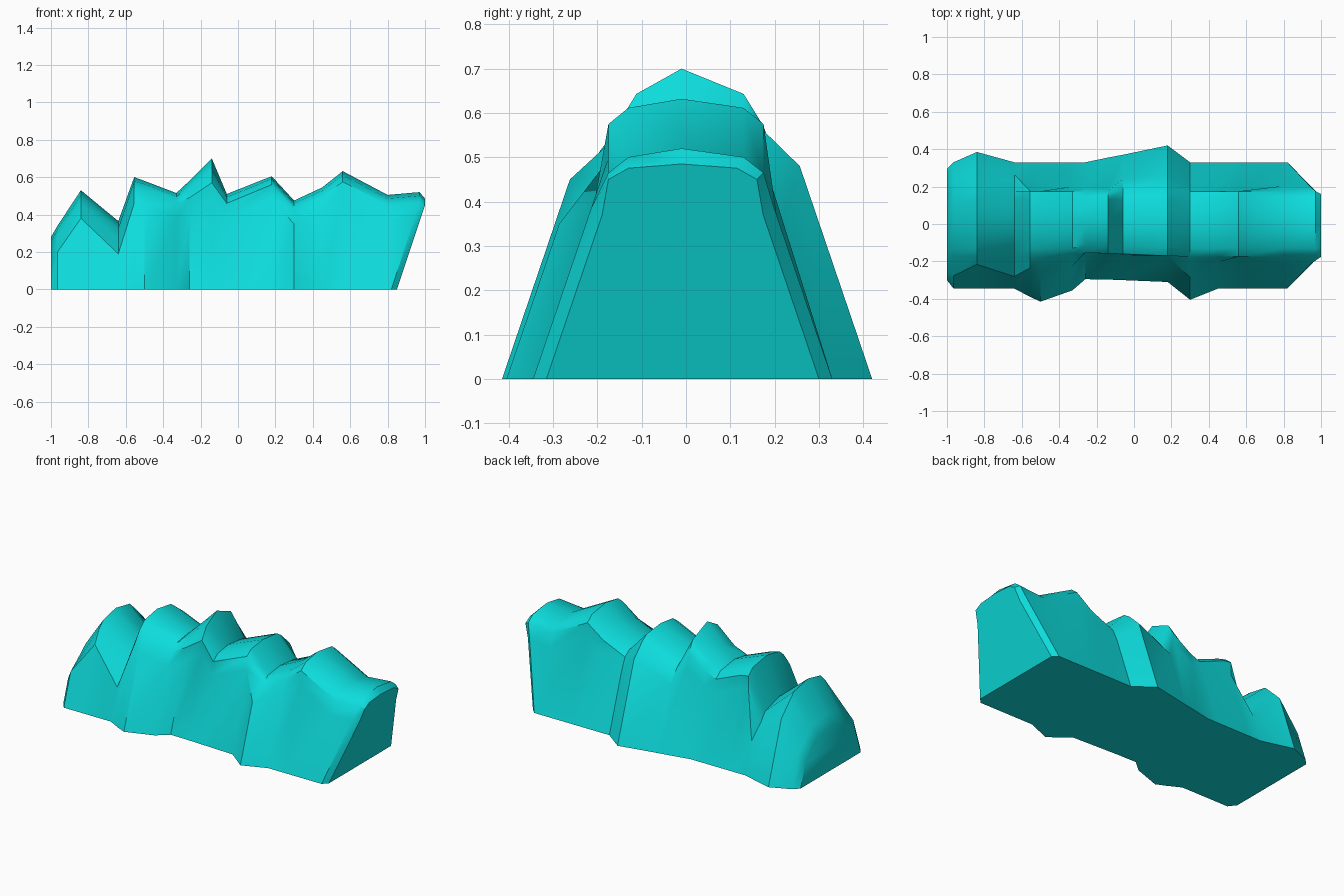
import bpy
import bmesh
import math

default_cube = bpy.data.objects.get("Cube")
if default_cube:
    bpy.data.objects.remove(default_cube, do_unlink=True)

# Single flat colour
teal = bpy.data.materials.new("teal_rock")
teal.use_nodes = True
colour = (0.004, 0.72, 0.72, 1)
teal.diffuse_color = colour
teal.node_tree.nodes["Principled BSDF"].inputs["Base Color"].default_value = colour

# Stations along the ridge: x, crest height, shoulder height, front foot, back foot
stations = [
    (-1, .28, .22, .30, .295),
    (-.965, .34, .28, .345, .33),
    (-.84, .53, .46, .345, .385),
    (-.64, .365, .27, .345, .33),
    (-.555, .6, .54, .39, .33),
    (-.5, .58, .53, .415, .33),
    (-.33, .515, .46, .355, .33),
    (-.26, .58, .49, .295, .33),
    (-.14, .7, .57, .297, .355),
    (-.06, .51, .46, .30, .37),
    (.18, .605, .56, .31, .42),
    (.3, .475, .43, .405, .33),
    (.45, .545, .495, .345, .33),
    (.56, .632, .575, .345, .33),
    (.8, .505, .45, .345, .33),
    (.97, .52, .465, .345, .33),
    (1, .485, .45, .315, .30),
]
CREST_Y = -.01


def flank(foot, crest, shoulder, side):
    """Half a cross-section, from the foot up to the rounded shoulder."""
    shoulder_y = min(.175, foot - .14)
    bulge_z = shoulder - .08
    bulge_y = max(foot - .34 * bulge_z, shoulder_y)
    bevel_z = (crest + shoulder) / 2 + .008
    half = [(foot, 0), (bulge_y, bulge_z), (shoulder_y, shoulder),
            (shoulder_y - .045, bevel_z)]
    return [(side * y, z) for y, z in half]


def section(x, crest, shoulder, front, back):
    """Closed outline; the last stations lean outward toward the top."""
    outline = flank(front, crest, shoulder, -1) + [(CREST_Y, crest)]
    outline += reversed(flank(back, crest, shoulder, 1))
    lean = .15 if x > .9 else 0
    return [(x - lean * max(0, 1 - z / shoulder), y, z) for y, z in outline]


# Loft the ridge, then close its ends and underside
bm = bmesh.new()
rings = [[bm.verts.new(p) for p in section(*s)] for s in stations]
for a, b in zip(rings, rings[1:]):
    for i in range(len(a) - 1):
        bm.faces.new((a[i], b[i], b[i + 1], a[i + 1]))
bm.faces.new(rings[0])
bm.faces.new(rings[-1])
bm.faces.new([r[0] for r in rings] + [r[-1] for r in reversed(rings)])
bmesh.ops.recalc_face_normals(bm, faces=bm.faces)

mesh = bpy.data.meshes.new("rock_ridge")
bm.to_mesh(mesh)
bm.free()
mesh.materials.append(teal)
ridge = bpy.data.objects.new("rock_ridge", mesh)
bpy.context.collection.objects.link(ridge)

# Soft slopes with crisp peaks and valleys
bpy.ops.object.select_all(action='DESELECT')
ridge.select_set(True)
bpy.context.view_layer.objects.active = ridge
bpy.ops.object.shade_smooth_by_angle(angle=math.radians(35))
